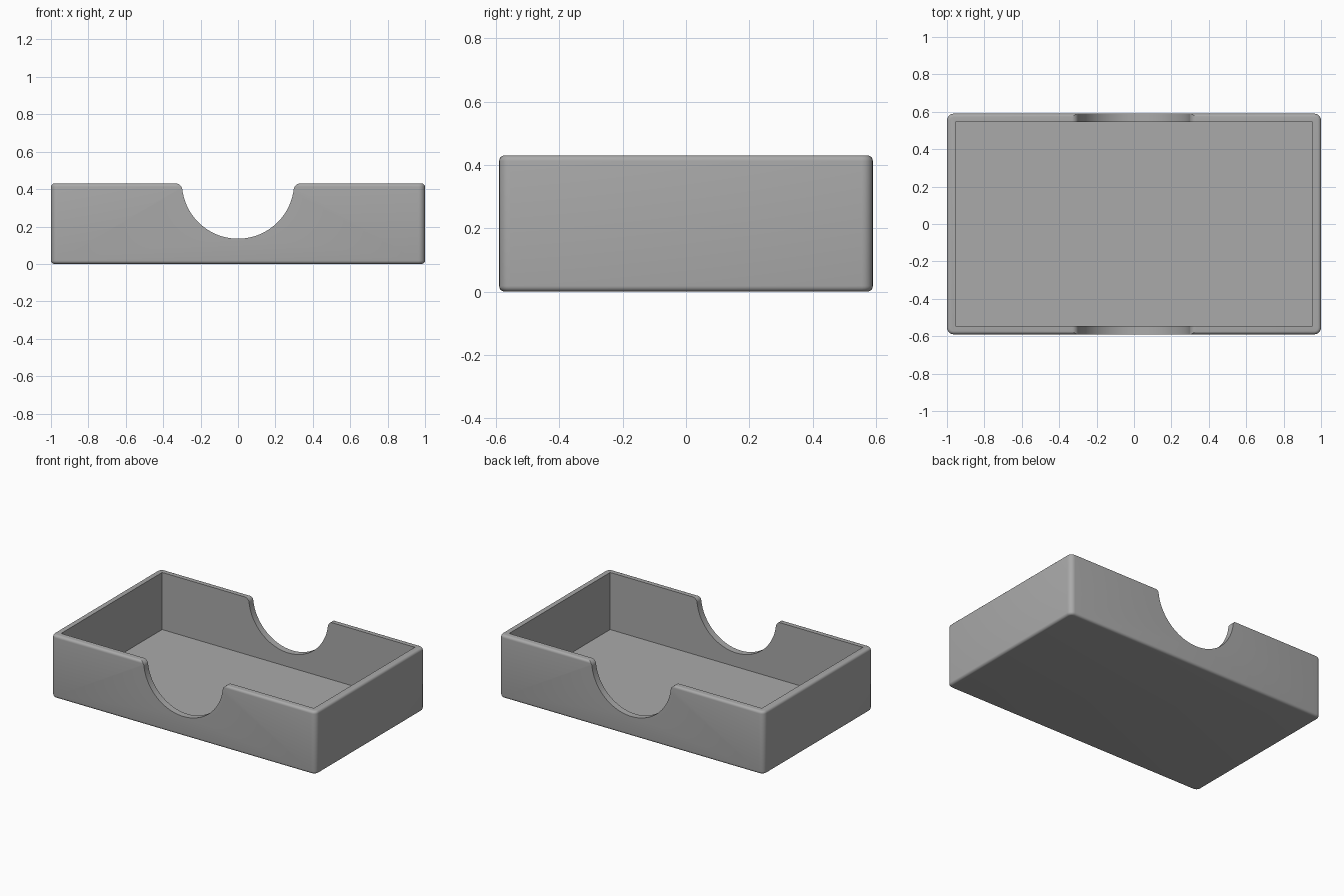
import bpy, bmesh, math

if "Cube" in bpy.data.objects:
    bpy.data.objects.remove(bpy.data.objects["Cube"])

LENGTH, WIDTH, HEIGHT = 2.0, 1.18, 0.43
WALL, FLOOR = 0.045, 0.04

grey = bpy.data.materials.new("plain grey")
grey.use_nodes = True
colour = (0.4, 0.4, 0.4, 1)
grey.diffuse_color = colour
grey.node_tree.nodes["Principled BSDF"].inputs["Base Color"].default_value = colour


def make_object(name, bm):
    bmesh.ops.recalc_face_normals(bm, faces=bm.faces)
    mesh = bpy.data.meshes.new(name)
    bm.to_mesh(mesh)
    bm.free()
    mesh.materials.append(grey)
    obj = bpy.data.objects.new(name, mesh)
    bpy.context.collection.objects.link(obj)
    return obj


def box(size, bottom):
    bm = bmesh.new()
    bmesh.ops.create_cube(bm, size=1)
    bmesh.ops.scale(bm, vec=size, verts=bm.verts)
    bmesh.ops.translate(bm, vec=(0, 0, bottom + size[2] / 2), verts=bm.verts)
    return bm


def bevel(bm, edges, width):
    bmesh.ops.bevel(bm, geom=edges, offset=width, segments=5, profile=0.5,
                    affect='EDGES', clamp_overlap=True)


# Outer block: rounded corners, then softly rounded rims
bm = box((LENGTH, WIDTH, HEIGHT), 0)
bevel(bm, [e for e in bm.edges
           if abs(e.verts[0].co.z - e.verts[1].co.z) > 0.1], 0.035)
bevel(bm, [e for e in bm.edges
           if abs(e.verts[0].co.z - e.verts[1].co.z) < 0.001], 0.018)
tray = make_object("tray", bm)

# Cavity cutter
cavity = make_object("cavity_cutter", box(
    (LENGTH - 2 * WALL, WIDTH - 2 * WALL, HEIGHT), FLOOR))

# Thumb notch cutter: round scoop with flared shoulders
radius, flare, centre_z = 0.3, 0.035, 0.435
drop = centre_z - (HEIGHT - flare)
flare_x = math.sqrt((radius + flare) ** 2 - drop ** 2)
tilt = math.asin(drop / (radius + flare))
right = [(flare_x, HEIGHT + 0.1)]
for i in range(9):
    a = math.pi / 2 + (math.pi / 2 - tilt) * i / 8
    right.append((flare_x + flare * math.cos(a),
                  HEIGHT - flare + flare * math.sin(a)))
for i in range(1, 25):
    a = -tilt - (math.pi / 2 - tilt) * i / 24
    right.append((radius * math.cos(a), centre_z + radius * math.sin(a)))
profile = right + [(-x, z) for x, z in reversed(right[:-1])]

bm = bmesh.new()
face = bm.faces.new([bm.verts.new((x, -WIDTH, z)) for x, z in profile])
swept = bmesh.ops.extrude_face_region(bm, geom=[face])["geom"]
bmesh.ops.translate(bm, vec=(0, 2 * WIDTH, 0),
                    verts=[v for v in swept if isinstance(v, bmesh.types.BMVert)])
notch = make_object("notch_cutter", bm)

# Cut the cavity and both notches, then discard the cutters
bpy.context.view_layer.objects.active = tray
for cutter in (cavity, notch):
    cutter.hide_render = True
    mod = tray.modifiers.new("cut", 'BOOLEAN')
    mod.operation = 'DIFFERENCE'
    mod.solver = 'EXACT'
    mod.object = cutter
    bpy.ops.object.modifier_apply(modifier=mod.name)
    bpy.data.objects.remove(cutter)

bpy.ops.object.select_all(action='DESELECT')
tray.select_set(True)
bpy.ops.object.shade_smooth_by_angle(angle=math.radians(30))
